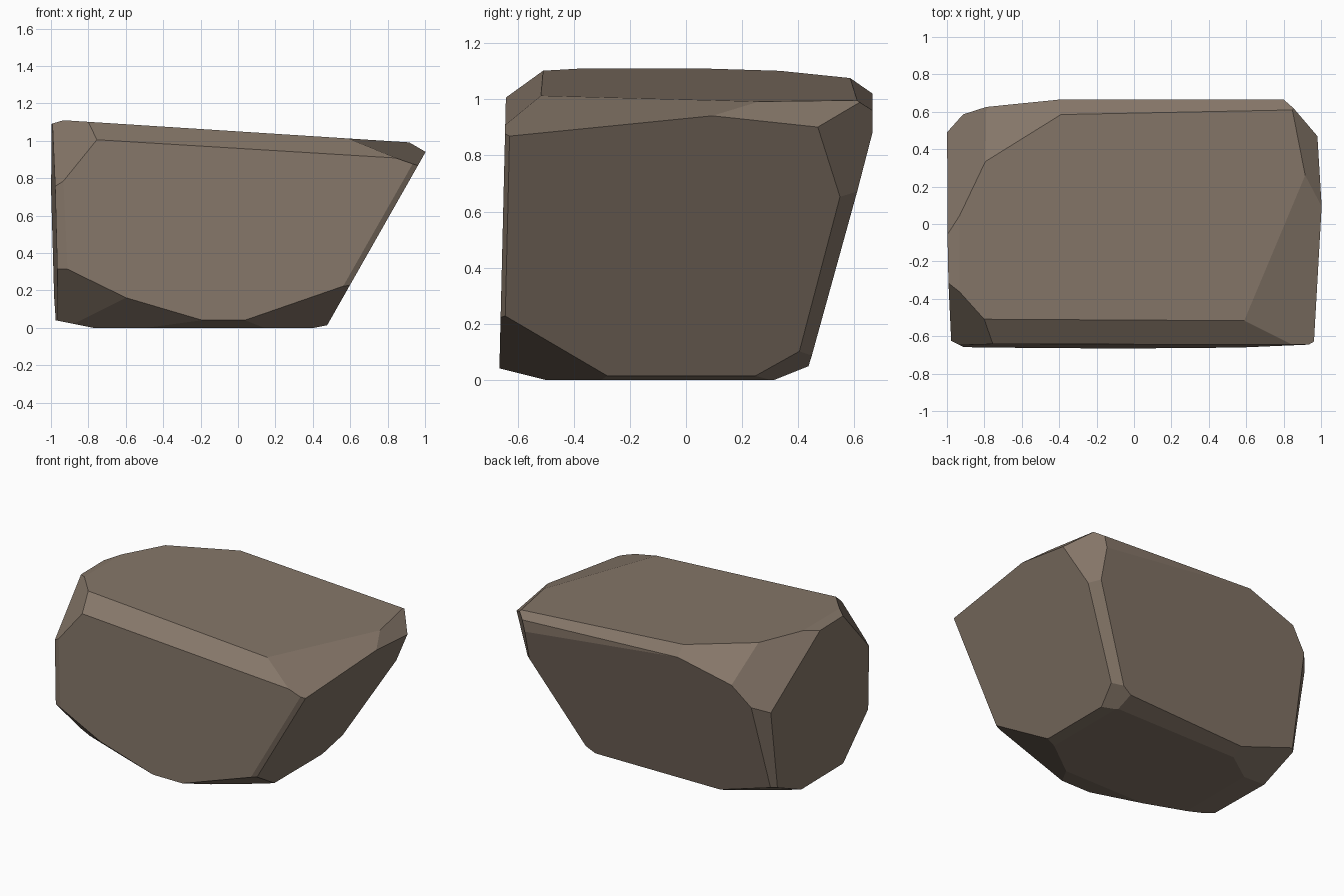
import bpy
import bmesh
from mathutils import Vector

default_cube = bpy.data.objects.get("Cube")
if default_cube:
    bpy.data.objects.remove(default_cube, do_unlink=True)

# Directions used to describe each cleaved plane
RIGHT, BACK, UP = Vector((1, 0, 0)), Vector((0, 1, 0)), Vector((0, 0, 1))
LEFT, FRONT, DOWN = -RIGHT, -BACK, -UP

rock = bmesh.new()
bmesh.ops.create_cube(rock, size=4)


def cleave(normal, through):
    """Slice off everything beyond a plane and close the cut."""
    geometry = rock.verts[:] + rock.edges[:] + rock.faces[:]
    bmesh.ops.bisect_plane(rock, geom=geometry, dist=0.0001,
                           plane_co=Vector(through), plane_no=normal.normalized(),
                           clear_outer=True)
    open_edges = [edge for edge in rock.edges if edge.is_boundary]
    if open_edges:
        bmesh.ops.holes_fill(rock, edges=open_edges, sides=0)


# Six broad faces of the boulder
cleave(DOWN, (0, 0, 0))
cleave(UP + RIGHT * .064, (-.93, 0, 1.11))
cleave(LEFT + FRONT * .02 + DOWN * .025, (-1, .2, 1))
cleave(RIGHT * .88 + DOWN * .5, (.48, 0, .02))
cleave(FRONT + UP * .024, (0, -.665, .04))
cleave(BACK + DOWN * .26 + LEFT * .03, (.5, .44, .05))

# Worn edges around the top
cleave(UP + FRONT * .7 + RIGHT * .06, (0, -.65, .955))
cleave(UP + RIGHT * .35 + FRONT * .12, (1, .1, .943))
cleave(UP + RIGHT * .88 + BACK * .16, (1, .1, .943))
cleave(UP + BACK * .7 + RIGHT * .05, (0, .665, 1))
cleave(BACK, (0, .665, 1))
cleave(UP + LEFT * .3, (-1, 0, 1.09))

# Broken top corners
cleave(UP + BACK * .65 + LEFT * .34, (-.54, .5, 1.08))
cleave(LEFT + BACK * .5 + UP * .75, (-1, .48, .73))
cleave(LEFT * 1.2 + FRONT * 1.14 + UP, (-.91, -.65, .81))
cleave(RIGHT + BACK + DOWN * .25, (.97, .48, .9))

# Chamfers down the upright edges
cleave(FRONT + LEFT * .5, (-.92, -.654, .5))
cleave(FRONT + RIGHT * .5 + DOWN * .26, (.92, -.65, .87))
cleave(RIGHT * .84 + BACK + DOWN * .74, (.83, .54, .63))
cleave(LEFT + BACK + DOWN * .2, (-.985, .46, .5))

# Worn edges around the base
cleave(DOWN + FRONT * .25, (0, -.66, .04))
cleave(DOWN + LEFT * .2, (-.97, 0, .04))
cleave(DOWN + RIGHT * .2, (.48, 0, .015))
cleave(DOWN + BACK * .4, (0, .44, .05))

# Broken base corners
cleave(DOWN + FRONT + LEFT * .5, (-.6, -.66, .16))
cleave(DOWN + FRONT * .8 + LEFT * .3, (-.2, -.66, .04))
cleave(DOWN + FRONT * .47 + RIGHT * .35, (.04, -.66, .04))
cleave(DOWN + BACK * .4 + RIGHT * .5, (.53, .42, .11))
cleave(DOWN + BACK * .43 + LEFT * .3, (-.975, .42, .17))

# Merge the tiniest slivers left by neighbouring cuts
bmesh.ops.remove_doubles(rock, verts=rock.verts[:], dist=0.002)
bmesh.ops.recalc_face_normals(rock, faces=rock.faces[:])

mesh = bpy.data.meshes.new("boulder")
rock.to_mesh(mesh)
rock.free()
boulder = bpy.data.objects.new("boulder", mesh)
bpy.context.collection.objects.link(boulder)

# Single stone colour
stone = bpy.data.materials.new("brown stone")
stone.use_nodes = True
colour = (.235, .182, .14, 1)
stone.diffuse_color = colour
stone.node_tree.nodes["Principled BSDF"].inputs["Base Color"].default_value = colour
mesh.materials.append(stone)
